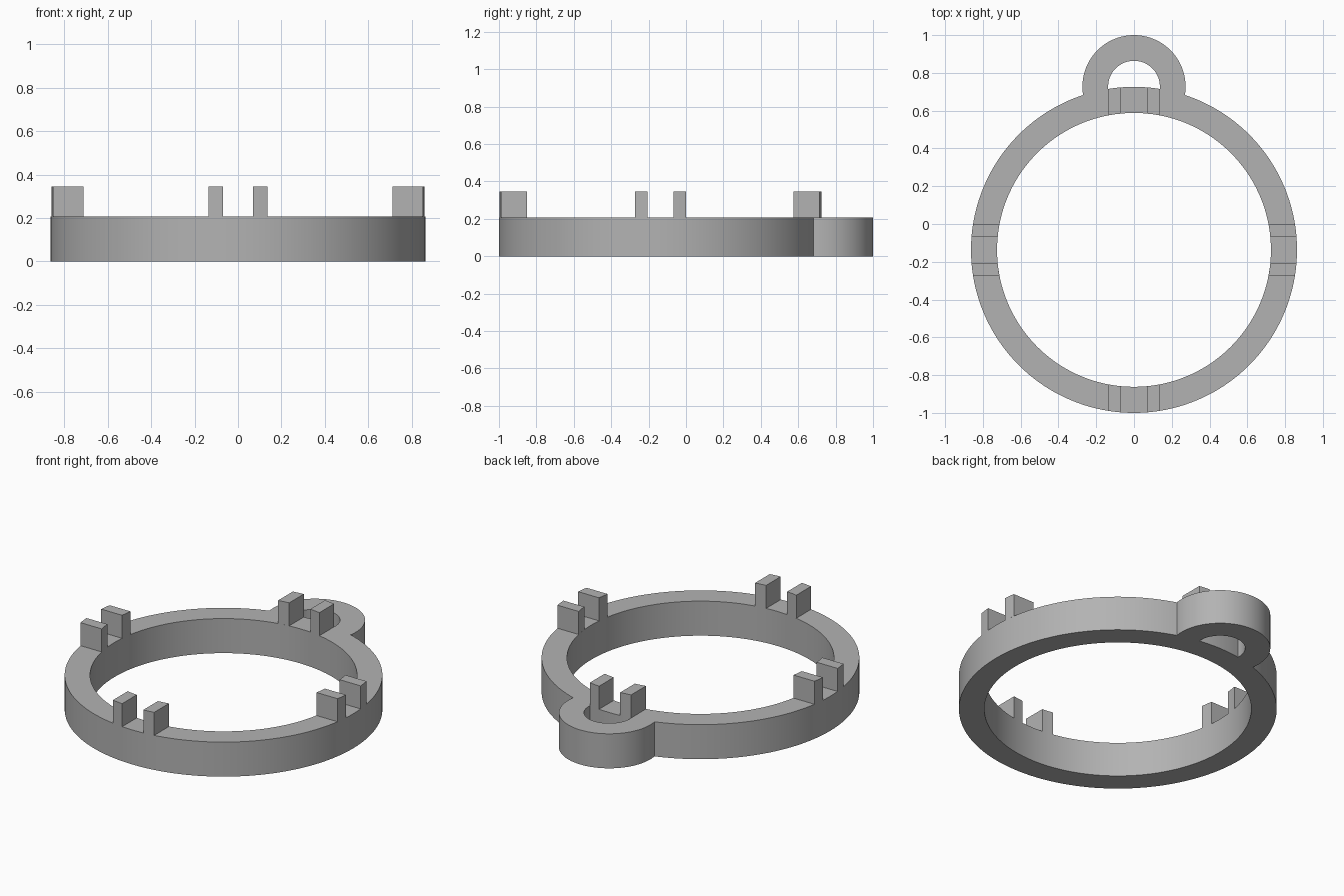
import bpy
import bmesh
from math import sin, cos, acos, asin, sqrt, pi, radians

if "Cube" in bpy.data.objects:
    bpy.data.objects.remove(bpy.data.objects["Cube"], do_unlink=True)

RING_Y, RING_OUT, RING_IN = -0.137, 0.863, 0.725
LOOP_Y, LOOP_OUT, LOOP_IN = 0.727, 0.273, 0.137
BAND_TOP, TAB_TOP = 0.207, 0.345
TAB_NEAR, TAB_FAR = 0.07, 0.137

grey = bpy.data.materials.new("plain grey")
grey.use_nodes = True
colour = (0.45, 0.45, 0.45, 1)
grey.diffuse_color = colour
grey.node_tree.nodes["Principled BSDF"].inputs["Base Color"].default_value = colour


def arc(cy, r, start, end, n):
    """Points on a circle; angles run clockwise from +y."""
    steps = [start + (end - start) * i / n for i in range(n + 1)]
    return [(r * sin(a), cy + r * cos(a)) for a in steps]


def prism(name, outlines, z0, z1):
    """Fill closed outlines (later ones are holes) and extrude upwards."""
    bm = bmesh.new()
    for outline in outlines:
        verts = [bm.verts.new((x, y, z0)) for x, y in outline]
        for i, v in enumerate(verts):
            bm.edges.new((verts[i - 1], v))
    bmesh.ops.triangle_fill(bm, use_beauty=True, edges=bm.edges[:], normal=(0, 0, 1))
    out = bmesh.ops.extrude_face_region(bm, geom=bm.faces[:], use_keep_orig=True)
    top = [g for g in out["geom"] if isinstance(g, bmesh.types.BMVert)]
    bmesh.ops.translate(bm, vec=(0, 0, z1 - z0), verts=top)
    bmesh.ops.recalc_face_normals(bm, faces=bm.faces[:])
    mesh = bpy.data.meshes.new(name)
    bm.to_mesh(mesh)
    bm.free()
    mesh.materials.append(grey)
    obj = bpy.data.objects.new(name, mesh)
    bpy.context.collection.objects.link(obj)
    bpy.ops.object.select_all(action="DESELECT")
    obj.select_set(True)
    bpy.context.view_layer.objects.active = obj
    bpy.ops.object.shade_smooth_by_angle(angle=radians(30))
    return obj


def crossing(r):
    """Angles, on the ring and on a loop circle, where the two cross."""
    d = LOOP_Y - RING_Y
    on_ring = acos((RING_OUT**2 + d**2 - r**2) / (2 * RING_OUT * d))
    on_loop = pi - acos((r**2 + d**2 - RING_OUT**2) / (2 * r * d))
    return on_ring, on_loop


# Ring and hanging loop share one outline, with two openings
ra, la = crossing(LOOP_OUT)
outer = arc(RING_Y, RING_OUT, ra, 2 * pi - ra, 144) + arc(LOOP_Y, LOOP_OUT, -la, la, 64)[1:-1]
inner = arc(RING_Y, RING_IN, 0, 2 * pi, 144)[:-1]
ra, la = crossing(LOOP_IN)
eye = arc(LOOP_Y, LOOP_IN, -la, la, 48) + arc(RING_Y, RING_OUT, ra, -ra, 12)[1:-1]
prism("ring_with_loop", [outer, inner, eye], 0, BAND_TOP)

# Paired upright tabs on the four sides, curved to follow the ring
for k, side in enumerate(("back", "right_side", "front", "left_side")):
    for sign, half in ((-1, "first"), (1, "second")):
        a = [asin(sign * w / RING_OUT) for w in (TAB_NEAR, TAB_FAR)]
        b = [asin(sign * w / RING_IN) for w in (TAB_FAR, TAB_NEAR)]
        turn = -k * pi / 2
        shape = (arc(RING_Y, RING_OUT, a[0] + turn, a[1] + turn, 4)
                 + arc(RING_Y, RING_IN, b[0] + turn, b[1] + turn, 4))
        prism(f"{side}_tab_{half}", [shape], BAND_TOP, TAB_TOP)
